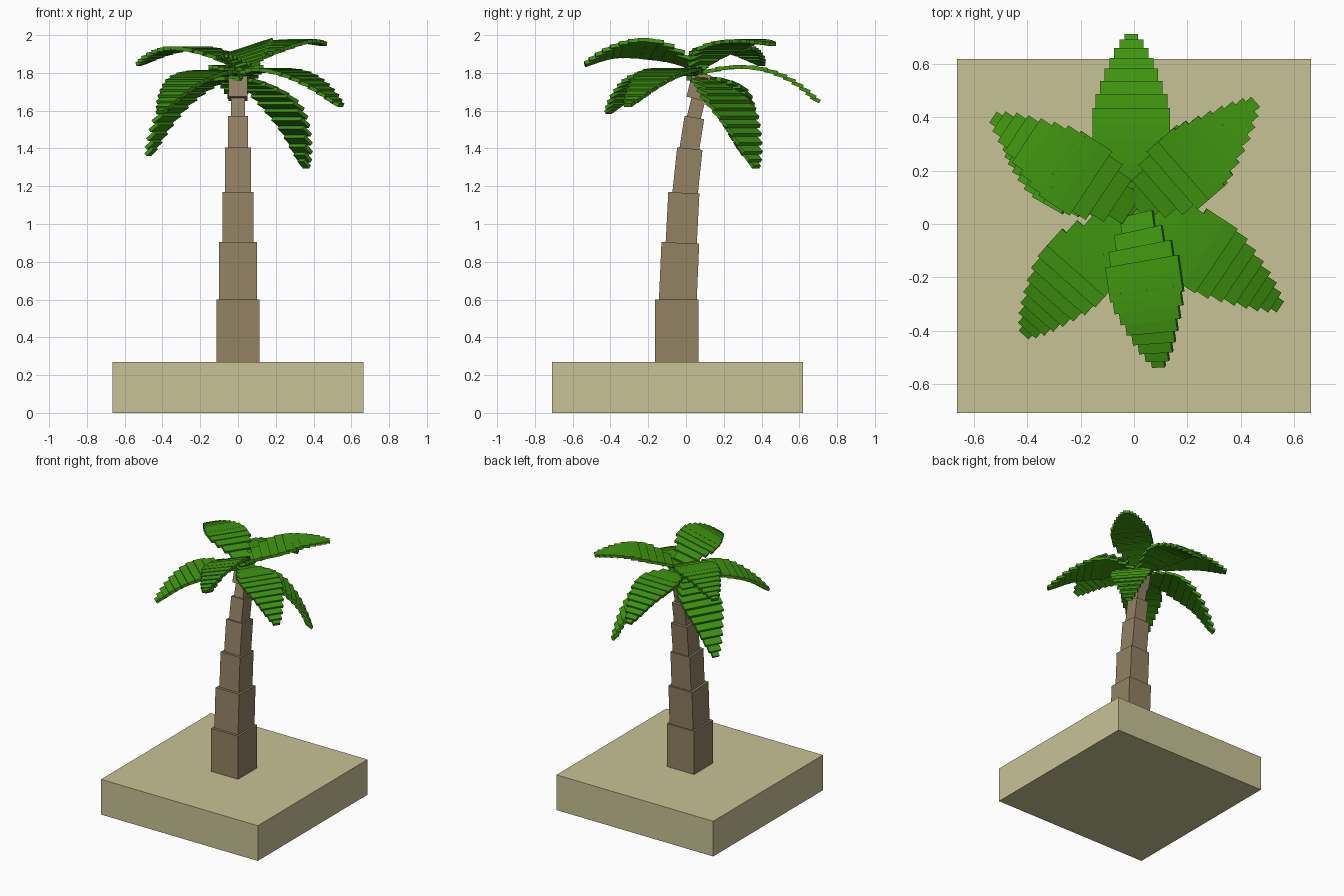
import bpy, bmesh, math
from mathutils import Vector, Matrix

cube = bpy.data.objects.get("Cube")
if cube:
    bpy.data.objects.remove(cube, do_unlink=True)


def material(name, rgb):
    m = bpy.data.materials.new(name)
    m.use_nodes = True
    m.diffuse_color = (*rgb, 1)
    m.node_tree.nodes["Principled BSDF"].inputs["Base Color"].default_value = (*rgb, 1)
    return m


SAND = material("sand", (0.58, 0.54, 0.305))
BARK = material("bark", (0.29, 0.223, 0.127))
LEAF = material("leaf_green", (0.05, 0.30, 0.005))


def add_box(bm, center, size, rot=Matrix.Identity(4)):
    bmesh.ops.create_cube(bm, size=1, matrix=Matrix.Translation(center) @ rot @ Matrix.Diagonal((*size, 1)))


def finish(bm, name, mat):
    mesh = bpy.data.meshes.new(name)
    bm.to_mesh(mesh)
    bm.free()
    mesh.materials.append(mat)
    obj = bpy.data.objects.new(name, mesh)
    bpy.context.collection.objects.link(obj)
    return obj


# Sand block
bm = bmesh.new()
add_box(bm, (0, -0.045, 0.135), (1.33, 1.33, 0.27))
finish(bm, "sand_base", SAND)

# Trunk of leaning, shrinking blocks: bottom z, top z, y, width, lean in degrees
SEGMENTS = [
    (0.25, 0.60, -0.048, 0.23, 0), (0.58, 0.90, -0.037, 0.20, 2.5),
    (0.87, 1.165, -0.019, 0.165, 3), (1.13, 1.40, 0.006, 0.135, 6),
    (1.37, 1.565, 0.029, 0.105, 9), (1.53, 1.68, 0.052, 0.075, 14),
    (1.66, 1.80, 0.068, 0.10, 14),
]
bm = bmesh.new()
for z0, z1, y, w, lean in SEGMENTS:
    add_box(bm, (0, y, (z0 + z1) / 2), (w, w, z1 - z0), Matrix.Rotation(math.radians(-lean), 4, 'X'))
finish(bm, "trunk", BARK)

# Fronds: overlapping thin planks that widen, then taper along a curve
WIDTHS = [0.07, 0.13, 0.19, 0.25, 0.29, 0.29, 0.27, 0.235, 0.20, 0.165, 0.13, 0.09, 0.05]
THICK = 0.02


def frond(name, root, mid, tip, roll=0):
    root, mid, tip = Vector(root), Vector(mid), Vector(tip)
    ctrl = 2 * mid - (root + tip) / 2
    heading = math.atan2(tip.y - root.y, tip.x - root.x)
    count = len(WIDTHS)
    bm = bmesh.new()
    for i, width in enumerate(WIDTHS):
        t = 1 - (1 - i / (count - 1)) ** 1.25
        p = (1 - t) ** 2 * root + 2 * t * (1 - t) * ctrl + t * t * tip
        d = (1 - t) * (ctrl - root) + t * (tip - ctrl)
        pitch = -0.6 * math.atan2(d.z, math.hypot(d.x, d.y))
        rot = (Matrix.Rotation(heading, 4, 'Z') @ Matrix.Rotation(pitch, 4, 'Y')
               @ Matrix.Rotation(math.radians(roll), 4, 'X'))
        add_box(bm, p, (0.105 - 0.05 * t, width, THICK), rot)
    finish(bm, name, LEAF)


frond("back_frond", (-0.01, 0.06, 1.79), (-0.01, 0.40, 1.82), (-0.01, 0.685, 1.66))
frond("back_left_upper_frond", (0.0, 0.06, 1.82), (0.22, 0.23, 1.95), (0.435, 0.44, 1.955))
frond("back_left_lower_frond", (0.02, 0.07, 1.77), (0.23, 0.24, 1.62), (0.35, 0.36, 1.32))
frond("back_right_upper_frond", (0.0, 0.05, 1.83), (-0.25, 0.21, 1.93), (-0.505, 0.385, 1.855))
frond("back_right_lower_frond", (-0.02, 0.06, 1.77), (-0.28, 0.21, 1.68), (-0.46, 0.31, 1.385))
frond("front_right_frond", (-0.01, 0.04, 1.79), (-0.23, -0.19, 1.78), (-0.395, -0.395, 1.605))
frond("front_left_frond", (0.02, 0.04, 1.79), (0.28, -0.12, 1.80), (0.525, -0.295, 1.64))
frond("front_frond", (0.01, 0.05, 1.83), (0.045, -0.24, 1.93), (0.09, -0.51, 1.855), 18)
